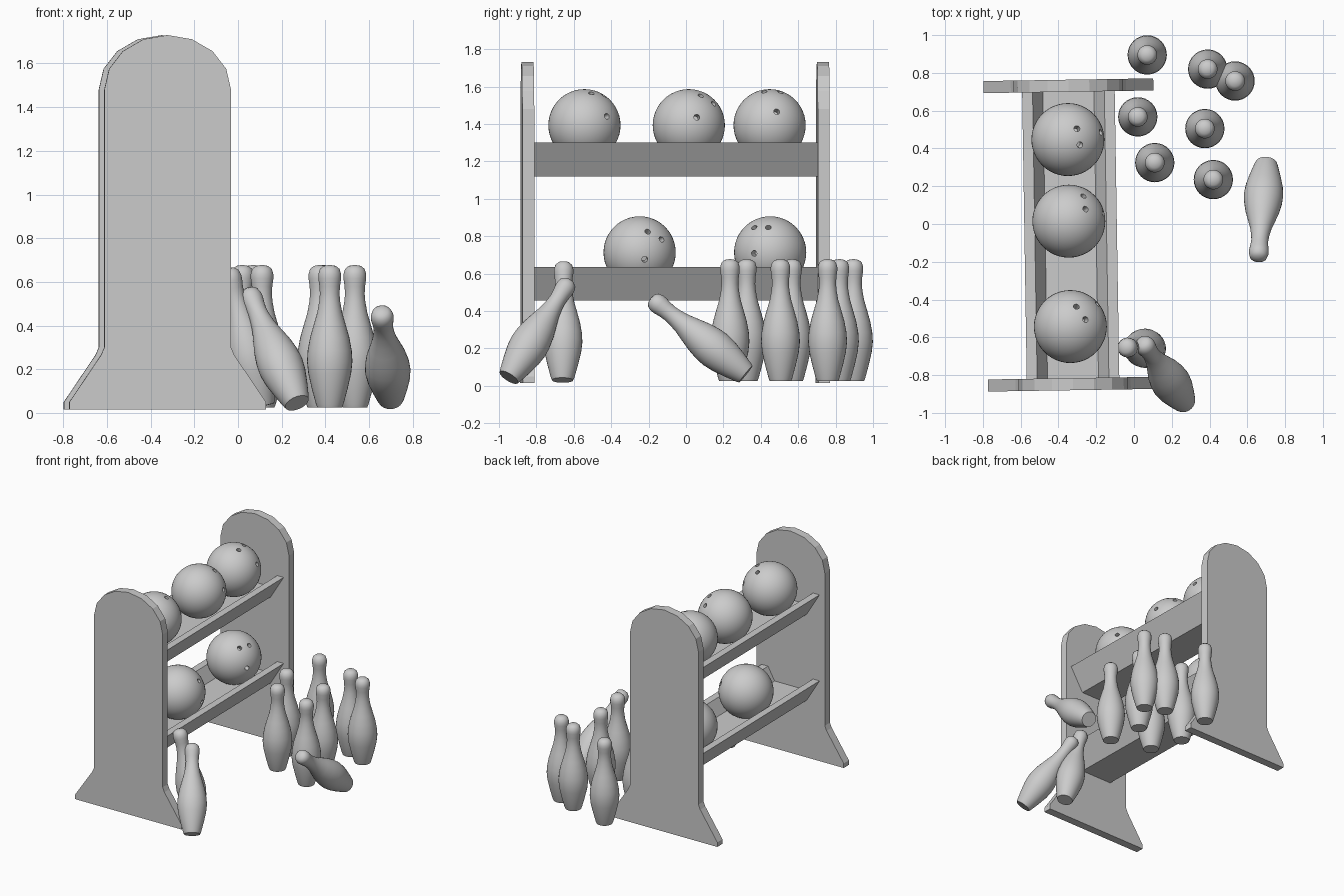
import bpy, bmesh, math
from mathutils import Vector, Matrix

if "Cube" in bpy.data.objects:
    bpy.data.objects.remove(bpy.data.objects["Cube"])

RACK = Matrix.Translation((-0.335, -0.058, 0)) @ Matrix.Rotation(0.016, 4, 'Z')


def add_object(name, bm):
    bmesh.ops.recalc_face_normals(bm, faces=bm.faces)
    me = bpy.data.meshes.new(name)
    bm.to_mesh(me)
    bm.free()
    ob = bpy.data.objects.new(name, me)
    bpy.context.collection.objects.link(ob)
    return ob


def smooth(ob, angle=40):
    bpy.ops.object.select_all(action='DESELECT')
    ob.select_set(True)
    bpy.context.view_layer.objects.active = ob
    bpy.ops.object.shade_smooth_by_angle(angle=math.radians(angle))


def extrude_profile(name, half, y0, y1):
    """Mirror a right-hand (x, z) outline and extrude it along the rack."""
    pts = half + [(-x, z) for x, z in reversed(half) if x > 1e-6]
    bm = bmesh.new()
    face = bm.faces.new([bm.verts.new((x, y0, z)) for x, z in pts])
    ext = bmesh.ops.extrude_face_region(bm, geom=[face])
    moved = [v for v in ext['geom'] if isinstance(v, bmesh.types.BMVert)]
    bmesh.ops.translate(bm, vec=(0, y1 - y0, 0), verts=moved)
    ob = add_object(name, bm)
    ob.matrix_world = RACK
    return ob


# Rack end panels: flared foot, straight sides, faceted arch
panel = [(0.45, 0.015), (0.45, 0.05), (0.305, 0.265), (0.29, 0.30)]
panel += [(0.29 * math.cos(a), 1.48 + 0.25 * math.sin(a))
          for a in (i * math.pi / 8 for i in range(5))]
for name, y in (("front_panel", -0.79), ("back_panel", 0.79)):
    extrude_profile(name, panel, y - 0.032, y + 0.032)

# Trough shelves
for name, z in (("lower_shelf", 0.455), ("upper_shelf", 1.12)):
    trough = [(0.135, z), (0.245, z + 0.18), (0.19, z + 0.18), (0.135, z + 0.08)]
    extrude_profile(name, trough, -0.76, 0.76)

# Bowling balls with three drilled finger holes
R = 0.193


def ball(name, centre, holes):
    bm = bmesh.new()
    bmesh.ops.create_uvsphere(bm, u_segments=48, v_segments=24, radius=R)
    ob = add_object(name, bm)
    cut = bmesh.new()
    for h in holes:
        d = Vector(h).normalized()
        m = Matrix.Translation(d * R) @ d.to_track_quat('Z', 'Y').to_matrix().to_4x4()
        bmesh.ops.create_cone(cut, cap_ends=True, segments=16, radius1=0.016,
                              radius2=0.016, depth=0.09, matrix=m)
    cutter = add_object(name + "_cutter", cut)
    cutter.hide_render = True
    mod = ob.modifiers.new("holes", 'BOOLEAN')
    mod.operation, mod.solver, mod.object = 'DIFFERENCE', 'EXACT', cutter
    bpy.context.view_layer.objects.active = ob
    bpy.ops.object.modifier_apply(modifier=mod.name)
    bpy.data.objects.remove(cutter)
    ob.location = centre
    smooth(ob)


ball("upper_ball_front", (-0.337, -0.543, 1.393),
     [(0.08, 0.037, 0.171), (0.032, 0.106, 0.158), (0.143, 0.12, 0.048)])
ball("upper_ball_middle", (-0.345, 0.015, 1.393),
     [(0.09, 0.065, 0.16), (0.08, 0.137, 0.118), (0.183, 0.043, -0.001 + 0.044)])
ball("upper_ball_back", (-0.35, 0.447, 1.393),
     [(0.063, -0.028, 0.178), (0.048, 0.058, 0.177), (0.175, 0.038, 0.073)])
ball("lower_ball_front", (-0.34, -0.248, 0.713),
     [(0.151, 0.043, 0.112), (0.136, 0.118, 0.07), (0.187, 0.027, -0.037)])
ball("lower_ball_back", (-0.35, 0.45, 0.713),
     [(0.109, -0.086, 0.134), (0.138, -0.01, 0.134), (0.173, -0.086, -0.005)])

# Pins: one turned profile, placed upright or tipped
PIN = [(0, 0), (0.057, 0), (0.063, 0.015), (0.082, 0.085), (0.098, 0.155),
       (0.104, 0.21), (0.101, 0.26), (0.090, 0.32), (0.073, 0.38), (0.057, 0.435),
       (0.048, 0.485), (0.045, 0.52), (0.047, 0.555), (0.052, 0.59), (0.052, 0.61),
       (0.045, 0.634), (0.028, 0.648), (0, 0.653)]


def pin(name, base, axis=(0, 0, 1)):
    bm = bmesh.new()
    vs = [bm.verts.new((r, 0, z)) for r, z in PIN]
    es = [bm.edges.new(p) for p in zip(vs, vs[1:])]
    bmesh.ops.spin(bm, geom=vs + es, cent=(0, 0, 0), axis=(0, 0, 1),
                   angle=math.tau, steps=32)
    bmesh.ops.remove_doubles(bm, verts=bm.verts, dist=1e-4)
    ob = add_object(name, bm)
    q = Vector((0, 0, 1)).rotation_difference(Vector(axis).normalized())
    ob.matrix_world = Matrix.Translation(base) @ q.to_matrix().to_4x4()
    smooth(ob)


for i, (x, y) in enumerate([(0.07, 0.895), (0.39, 0.82), (0.535, 0.757), (0.02, 0.567),
                            (0.375, 0.505), (0.11, 0.325), (0.42, 0.235)]):
    pin(f"standing_pin_{i + 1}", (x, y, 0.025))
pin("leaning_pin", (0.11, -0.66, 0.03), (-0.24, 0.01, 0.97))
pin("tipped_pin_front", (0.27, -0.947, 0.045), (-0.205, 0.295, 0.47))
pin("tipped_pin_side", (0.70, 0.32, 0.062), (-0.04, -0.475, 0.38))
